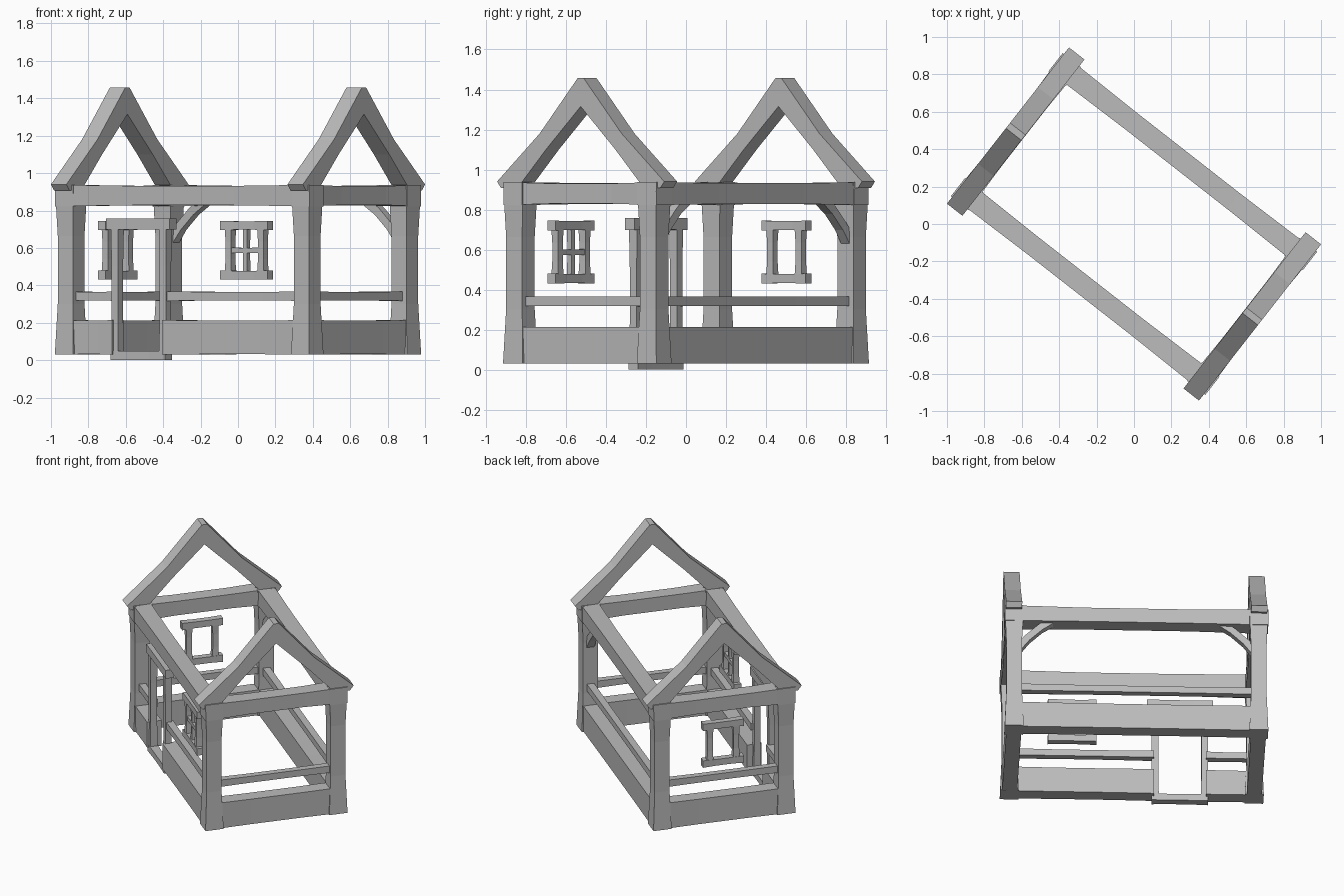
import bpy, bmesh, math
from mathutils import Vector, Matrix

cube = bpy.data.objects.get("Cube")
if cube:
    bpy.data.objects.remove(cube, do_unlink=True)

TURN = Matrix.Rotation(math.radians(-38), 4, 'Z')   # the house stands turned on its plot
L, W = 0.863, 0.486                                 # half length and half width
CU, CV = L - 0.062, W - 0.062                       # wall centre lines
Z = Vector((0, 0, 1))

timber = bpy.data.materials.new("grey timber")
timber.use_nodes = True
colour = (0.5, 0.5, 0.5, 1)
timber.diffuse_color = colour
timber.node_tree.nodes["Principled BSDF"].inputs["Base Color"].default_value = colour


def finish(name, bm):
    bmesh.ops.recalc_face_normals(bm, faces=bm.faces)
    bm.transform(TURN)
    mesh = bpy.data.meshes.new(name)
    bm.to_mesh(mesh)
    bm.free()
    mesh.materials.append(timber)
    obj = bpy.data.objects.new(name, mesh)
    bpy.context.collection.objects.link(obj)


def beam(name, a, b, wide, tall, waist=0.9, bow=0.0):
    """Hewn timber from a to b, thinner in the middle, optionally bowed upward."""
    a, b = Vector(a), Vector(b)
    d = (b - a).normalized()
    side = d.cross(Z).normalized() if abs(d.z) < 0.99 else Vector((1, 0, 0))
    up = side.cross(d)
    bm = bmesh.new()
    rings = []
    for t in (0, 0.3, 0.7, 1):
        inner = 0 < t < 1
        k = waist if inner else 1
        c = a.lerp(b, t) + up * (bow if inner else 0)
        rings.append([bm.verts.new(c + side * wide / 2 * k * i + up * tall / 2 * k * j)
                      for i, j in ((-1, -1), (1, -1), (1, 1), (-1, 1))])
    for r, s in zip(rings, rings[1:]):
        for i in range(4):
            j = (i + 1) % 4
            bm.faces.new((r[i], r[j], s[j], s[i]))
    bm.faces.new(rings[0])
    bm.faces.new(rings[-1])
    finish(name, bm)


def frame_bars(name, centre, along, width, z0, z1, panes):
    """Window frame: overhanging head and sill, two jambs, optional glazing bars."""
    c, along = Vector(centre), Vector(along)
    half = along * width / 2
    for part, z in (("sill", z0 + 0.025), ("head", z1 - 0.025)):
        beam(f"{name}_{part}", c - half + Z * z, c + half + Z * z, 0.05, 0.05, 0.9)
    for s in (-1, 1):
        p = c + along * s * (width / 2 - 0.05)
        beam(f"{name}_jamb", p + Z * (z0 + 0.04), p + Z * (z1 - 0.04), 0.044, 0.044, 0.85)
    if panes:
        beam(f"{name}_mullion", c + Z * (z0 + 0.04), c + Z * (z1 - 0.04), 0.03, 0.03, 0.9)
        m = c + Z * (z0 + z1) / 2
        beam(f"{name}_crossbar", m - half * 0.7, m + half * 0.7, 0.03, 0.03, 0.9)


# Corner posts
for u in (-CU, CU):
    for v in (-CV, CV):
        beam("corner_post", (u, v, 0.03), (u, v, 0.935), 0.124, 0.124, 0.82)

# Top beams, rails and base walls; the front side leaves a gap for the door
DOOR, GAP = -0.315, 0.17
for v in (-CV, CV):
    beam("long_top_beam", (-L, v, 0.88), (L, v, 0.88), 0.12, 0.115, 0.9)
    spans = [(-CU, CU)] if v > 0 else [(-CU, DOOR - GAP), (DOOR + GAP, CU)]
    for a, b in spans:
        beam("long_base_wall", (a, v, 0.122), (b, v, 0.122), 0.1, 0.184, 0.98)
        beam("long_rail", (a, v, 0.342), (b, v, 0.342), 0.05, 0.05, 0.92)
for u in (-CU, CU):
    beam("end_top_beam", (u, -W, 0.88), (u, W, 0.88), 0.12, 0.115, 0.88)
    beam("end_base_wall", (u, -CV, 0.122), (u, CV, 0.122), 0.1, 0.184, 0.98)
    beam("end_rail", (u, -CV, 0.342), (u, CV, 0.342), 0.05, 0.05, 0.92)

# Curved braces under the back beam
for s in (-1, 1):
    beam("back_brace", (s * 0.77, CV, 0.645), (s * 0.56, CV, 0.845), 0.055, 0.05, 0.9, 0.012)

# Gable rafters: half profile in the cross plane, extruded and mirrored
half_profile = ((0, 1.458), (0.018, 1.458), (0.26, 1.18), (0.53, 0.94),
                (0.505, 0.908), (0.40, 0.908), (0.22, 1.1), (0, 1.315))
for end in (-1, 1):
    for s in (-1, 1):
        bm = bmesh.new()
        face = bm.faces.new([bm.verts.new((end * 0.75, s * v, z)) for v, z in half_profile])
        ext = bmesh.ops.extrude_face_region(bm, geom=[face])
        moved = [g for g in ext["geom"] if isinstance(g, bmesh.types.BMVert)]
        bmesh.ops.translate(bm, verts=moved, vec=(end * 0.105, 0, 0))
        finish("gable_rafter", bm)

# Door frame
beam("door_threshold", (DOOR - 0.185, -CV - 0.012, 0.025), (DOOR + 0.185, -CV - 0.012, 0.025), 0.06, 0.05, 0.92)
beam("door_lintel", (DOOR - 0.215, -CV - 0.012, 0.728), (DOOR + 0.215, -CV - 0.012, 0.728), 0.06, 0.06, 0.94)
for s in (-1, 1):
    u = DOOR + s * 0.163
    beam("door_jamb", (u, -CV - 0.012, 0.03), (u, -CV - 0.012, 0.71), 0.05, 0.05, 0.88)

# Windows
frame_bars("front_window", (0.39, -CV, 0), (1, 0, 0), 0.32, 0.43, 0.745, True)
frame_bars("end_window", (-CU - 0.015, 0, 0), (0, 1, 0), 0.28, 0.43, 0.745, False)
